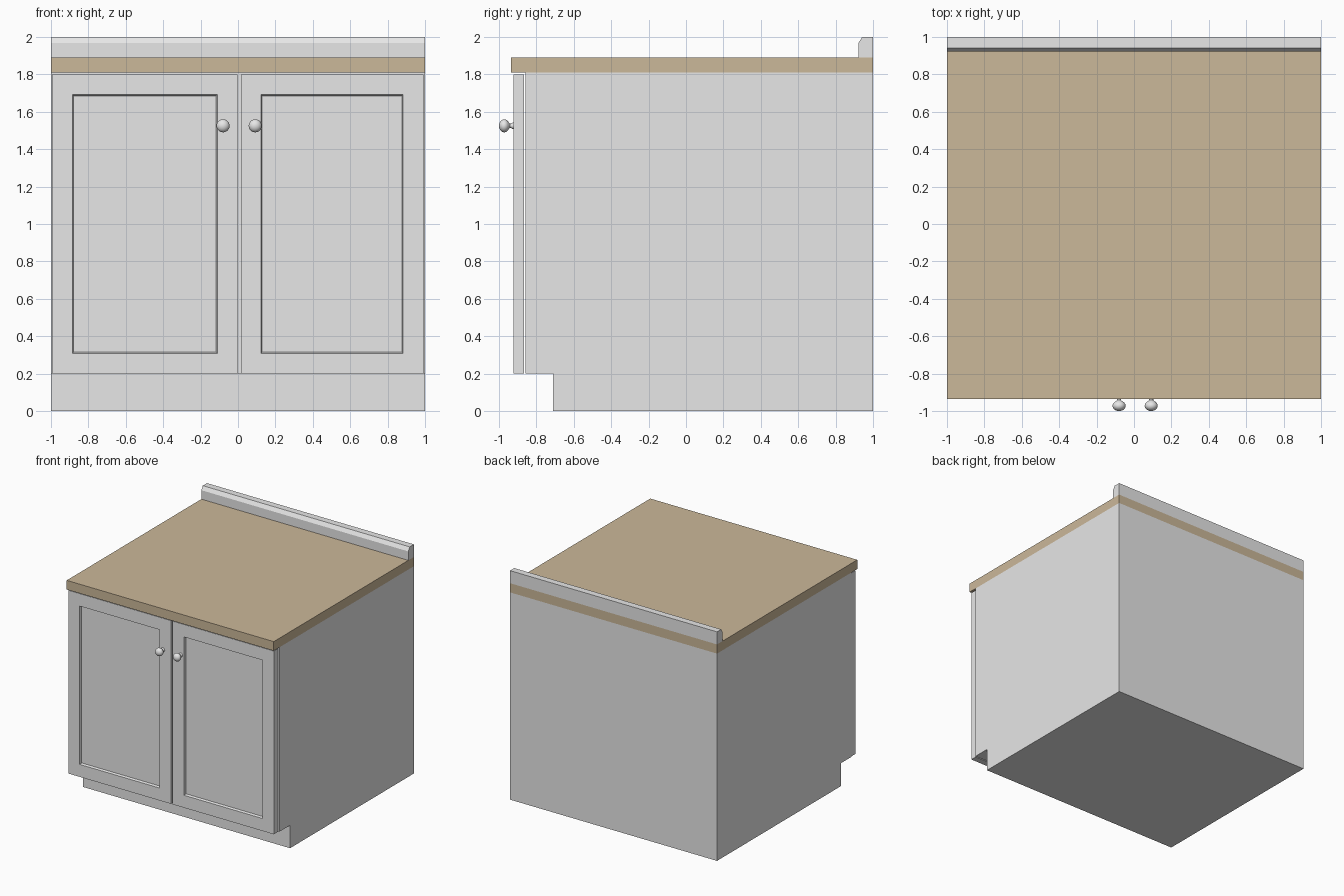
import bpy, bmesh, math
from mathutils import Matrix

if "Cube" in bpy.data.objects:
    bpy.data.objects.remove(bpy.data.objects["Cube"])


def material(name, rgb):
    m = bpy.data.materials.new(name)
    m.diffuse_color = (*rgb, 1)
    m.use_nodes = True
    m.node_tree.nodes["Principled BSDF"].inputs["Base Color"].default_value = m.diffuse_color
    return m


GREY = material("painted_grey", (0.8, 0.8, 0.8))
WOOD = material("wood_tan", (0.60, 0.48, 0.32))


def finish(name, bm, mat):
    bmesh.ops.recalc_face_normals(bm, faces=bm.faces)
    me = bpy.data.meshes.new(name)
    bm.to_mesh(me)
    bm.free()
    me.materials.append(mat)
    ob = bpy.data.objects.new(name, me)
    bpy.context.collection.objects.link(ob)
    return ob


def extrude_x(name, profile, x0, x1, mat):
    """Extrude a (y, z) outline along x."""
    bm = bmesh.new()
    face = bm.faces.new([bm.verts.new((x0, y, z)) for y, z in profile])
    ext = bmesh.ops.extrude_face_region(bm, geom=[face])
    verts = [g for g in ext["geom"] if isinstance(g, bmesh.types.BMVert)]
    bmesh.ops.translate(bm, verts=verts, vec=(x1 - x0, 0, 0))
    return finish(name, bm, mat)


def door(name, x0, x1, y0, y1, z0, z1):
    """Slab with a recessed panel on its front face."""
    bm = bmesh.new()
    bmesh.ops.create_cube(bm, size=1, matrix=Matrix.Translation(
        ((x0 + x1) / 2, (y0 + y1) / 2, (z0 + z1) / 2))
        @ Matrix.Diagonal((x1 - x0, y1 - y0, z1 - z0, 1)))
    bmesh.ops.recalc_face_normals(bm, faces=bm.faces)
    front = min(bm.faces, key=lambda f: f.calc_center_median().y)
    bmesh.ops.inset_individual(bm, faces=[front], thickness=0.154)
    bmesh.ops.inset_individual(bm, faces=[front], thickness=0.008, depth=-0.022)
    return finish(name, bm, GREY)


def knob(name, x, z):
    """Turned knob: (radius, y) profile spun about the y axis."""
    head = [(0.035 * math.sin(a), -0.972 - 0.028 * math.cos(a))
            for a in [math.radians(d) for d in range(0, 151, 15)]]
    profile = head + [(0.011, -0.942), (0.011, -0.936), (0.018, -0.926), (0.018, -0.918)]
    bm = bmesh.new()
    verts = [bm.verts.new((x + r, y, z)) for r, y in profile]
    edges = [bm.edges.new(p) for p in zip(verts, verts[1:])]
    bmesh.ops.spin(bm, geom=verts + edges, cent=(x, 0, z), axis=(0, 1, 0),
                   angle=2 * math.pi, steps=24)
    bmesh.ops.remove_doubles(bm, verts=bm.verts, dist=0.0002)
    ob = finish(name, bm, GREY)
    bpy.ops.object.select_all(action='DESELECT')
    ob.select_set(True)
    bpy.context.view_layer.objects.active = ob
    bpy.ops.object.shade_smooth_by_angle(angle=math.radians(40))


# Cabinet body with toe kick
extrude_x("cabinet_body", [(-0.71, 0), (1, 0), (1, 1.81), (-0.857, 1.81),
                           (-0.857, 0.2), (-0.71, 0.2)], -1, 1, GREY)
# Countertop
extrude_x("countertop", [(-0.935, 1.81), (1, 1.81), (1, 1.89), (-0.935, 1.89)], -1, 1, WOOD)
# Backsplash with chamfered front edge
extrude_x("backsplash", [(0.922, 1.89), (1, 1.89), (1, 2), (0.942, 2), (0.922, 1.968)],
          -1, 1, GREY)
# Doors and knobs
for side, x0, x1, kx in (("left", -0.994, -0.002, -0.08), ("right", 0.015, 0.991, 0.092)):
    door(side + "_door", x0, x1, -0.922, -0.866, 0.2, 1.80)
    knob(side + "_knob", kx, 1.525)
